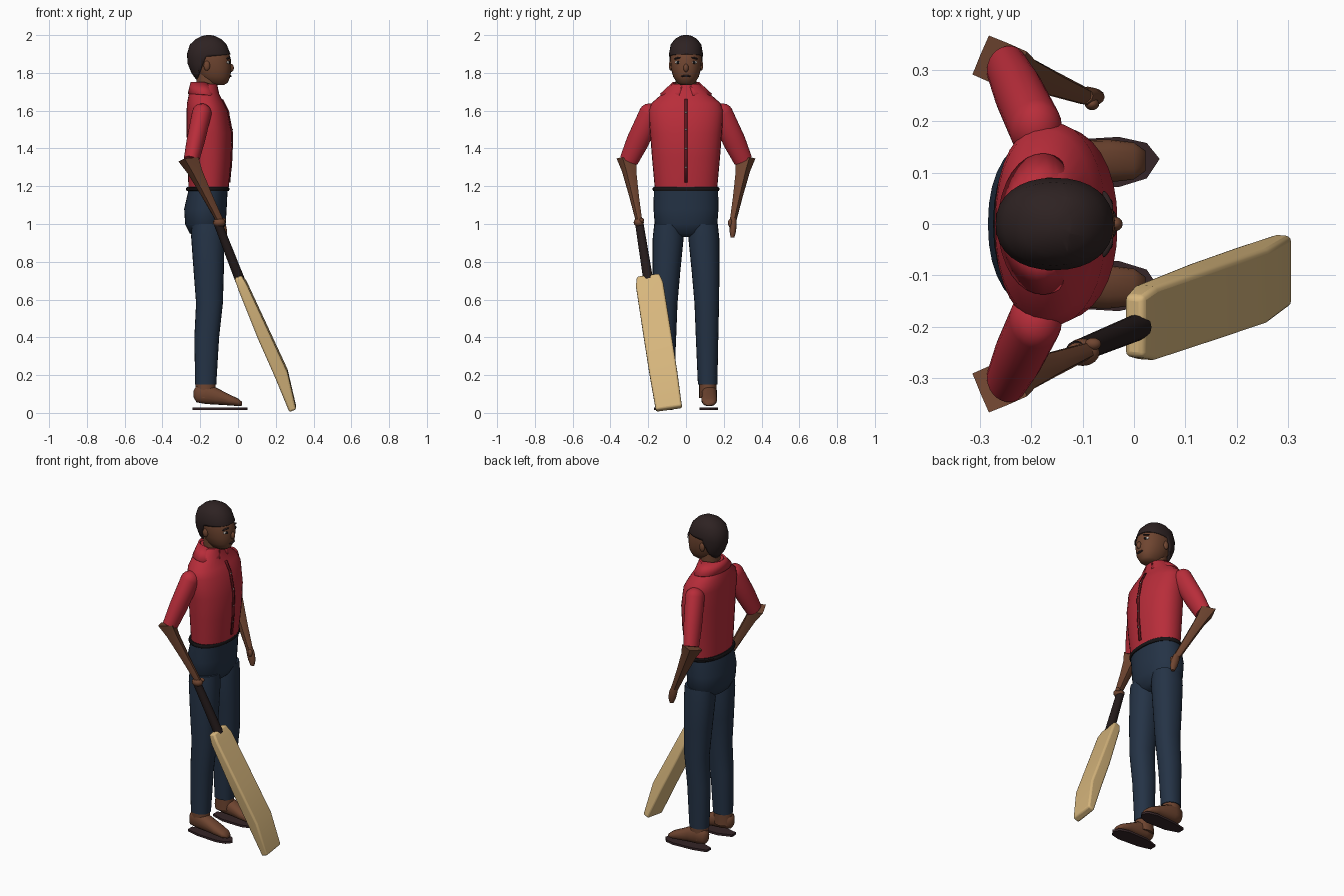
import bpy, bmesh
from math import sin, cos, pi, copysign
from mathutils import Vector, Matrix

if "Cube" in bpy.data.objects:
    bpy.data.objects.remove(bpy.data.objects["Cube"], do_unlink=True)


def material(name, r, g, b):
    mat = bpy.data.materials.new(name)
    mat.use_nodes = True
    mat.diffuse_color = (r, g, b, 1)
    bsdf = next(n for n in mat.node_tree.nodes if n.type == "BSDF_PRINCIPLED")
    bsdf.inputs["Base Color"].default_value = (r, g, b, 1)
    return mat


SKIN = material("brown skin", .16, .06, .03)
HAIR = material("dark hair", .027, .016, .016)
SHIRT = material("red cloth", .48, .026, .042)
PLACKET = material("dark red cloth", .13, .008, .012)
TROUSERS = material("navy cloth", .018, .033, .061)
BELT = material("black leather", .008, .007, .008)
GRIP = material("dark grip", .018, .011, .011)
SOLE = material("dark sole", .035, .018, .02)
WOOD = material("pale wood", .68, .47, .205)
WHITE = material("white", .6, .55, .5)

X, Y, Z = Vector((1, 0, 0)), Vector((0, 1, 0)), Vector((0, 0, 1))


def finish(name, bm, mat, angle=40):
    bmesh.ops.recalc_face_normals(bm, faces=bm.faces)
    mesh = bpy.data.meshes.new(name)
    bm.to_mesh(mesh)
    bm.free()
    mesh.materials.append(mat)
    obj = bpy.data.objects.new(name, mesh)
    bpy.context.collection.objects.link(obj)
    bpy.ops.object.select_all(action="DESELECT")
    obj.select_set(True)
    bpy.context.view_layer.objects.active = obj
    bpy.ops.object.shade_smooth_by_angle(angle=angle * pi / 180)
    return obj


def loft(rings, u=X, v=Y, n=24):
    """Skin superellipse rings (centre, half size u, half size v, power) and cap both ends."""
    bm = bmesh.new()
    loops = []
    for c, a, b, p in rings:
        loop = []
        for i in range(n):
            ca, sa = cos(2 * pi * i / n), sin(2 * pi * i / n)
            ca = 0 if abs(ca) < 1e-6 else copysign(abs(ca) ** (2 / p), ca)
            sa = 0 if abs(sa) < 1e-6 else copysign(abs(sa) ** (2 / p), sa)
            loop.append(bm.verts.new(Vector(c) + u * a * ca + v * b * sa))
        loops.append(loop)
    for lo, hi in zip(loops, loops[1:]):
        for i in range(n):
            j = (i + 1) % n
            bm.faces.new((lo[i], lo[j], hi[j], hi[i]))
    bm.faces.new(loops[0])
    bm.faces.new(loops[-1])
    return bm


def slices(rows, p=2.2):
    """Level rings from rows of (z, back x, front x, half width)."""
    return [(((b + f) / 2, 0, z), (f - b) / 2, w, p) for z, b, f, w in rows]


def blob(name, centre, size, mat, turn=0, roll=0):
    bm = bmesh.new()
    place = (Matrix.Translation(centre) @ Matrix.Rotation(turn, 4, "Z")
             @ Matrix.Rotation(roll, 4, "X") @ Matrix.Diagonal((*size, 1)))
    bmesh.ops.create_uvsphere(bm, u_segments=16, v_segments=10, radius=1, matrix=place)
    return finish(name, bm, mat)


# Shirt body, hips, belt
torso = [(1.185, -.262, -.05, .165), (1.35, -.268, -.035, .18), (1.48, -.272, -.032, .19),
         (1.6, -.272, -.055, .198), (1.64, -.27, -.075, .183), (1.69, -.26, -.1, .125),
         (1.74, -.24, -.11, .075)]
finish("shirt_body", loft(slices(torso), n=32), SHIRT)
finish("hips", loft(slices([(1.18, -.262, -.055, .17), (1.08, -.285, -.06, .172),
                            (1, -.28, -.065, .166), (.95, -.255, -.09, .13),
                            (.93, -.22, -.12, .06)]), n=32), TROUSERS)
finish("belt", loft(slices([(1.174, -.27, -.05, .172), (1.18, -.275, -.046, .177),
                            (1.19, -.275, -.046, .177), (1.196, -.27, -.05, .172)]), n=32), BELT)

# Placket strip following the chest, with buttons
bm = bmesh.new()
edge = []
for z, f in [(1.22, -.047)] + [(r[0], r[2]) for r in torso[1:5]] + [(1.66, -.085)]:
    edge.append([bm.verts.new((f + .003, y, z)) for y in (-.008, .008)])
for lo, hi in zip(edge, edge[1:]):
    bm.faces.new((lo[0], lo[1], hi[1], hi[0]))
strip = finish("placket", bm, PLACKET)
mod = strip.modifiers.new("thickness", "SOLIDIFY")
mod.thickness, mod.offset = .006, 0
for z, f in ((1.3, -.04), (1.4, -.034), (1.5, -.036), (1.59, -.053)):
    blob("button", (f + .004, 0, z), (.005, .005, .005), WHITE)

# Collar, open at the throat
bm = bmesh.new()
steps = 28
cols = []
for i in range(steps + 1):
    t = .3 + (2 * pi - .6) * i / steps
    drop = .025 * max(0, cos(t))
    cols.append([bm.verts.new((-.178 + .073 * cos(t), .07 * sin(t), 1.752 - drop)),
                 bm.verts.new((-.178 + .088 * cos(t), .138 * sin(t), 1.69 - drop))])
for l, r in zip(cols, cols[1:]):
    bm.faces.new((l[0], r[0], r[1], l[1]))
collar = finish("collar", bm, SHIRT)
collar.modifiers.new("thickness", "SOLIDIFY").thickness = .01

# Neck and head
finish("neck", loft([((-.165, 0, z), .056, .055, 2) for z in (1.68, 1.8)]), SKIN)
finish("head", loft(slices([(1.735, -.14, -.075, .028), (1.748, -.18, -.055, .048),
                            (1.78, -.205, -.04, .068), (1.82, -.23, -.036, .079),
                            (1.87, -.25, -.037, .084), (1.92, -.25, -.052, .08),
                            (1.97, -.21, -.1, .05)])), SKIN, 60)

# Hair cap, trimmed along the brow and behind the ears
bm = loft(slices([(1.765, -.222, -.09, .06), (1.8, -.247, -.05, .078), (1.85, -.267, -.04, .087),
                  (1.9, -.27, -.04, .09), (1.95, -.255, -.06, .081), (1.98, -.222, -.09, .058),
                  (1.995, -.19, -.12, .032), (2, -.165, -.145, .012)]), n=32)
corner = Vector((-.17, 0, 1.885))
brow, nape = Vector((-.1, 0, 1)).normalized(), Vector((.93, 0, -.38))
for normal in (brow, nape):
    bmesh.ops.bisect_plane(bm, geom=bm.verts[:] + bm.edges[:] + bm.faces[:],
                           plane_co=corner, plane_no=normal)
trim = [f for f in bm.faces if (f.calc_center_median() - corner).dot(brow) < 0
        and (f.calc_center_median() - corner).dot(nape) > 0]
bmesh.ops.delete(bm, geom=trim, context="FACES")
hair = finish("hair", bm, HAIR, 60)
hair.modifiers.new("thickness", "SOLIDIFY").thickness = .012

# Face
blob("nose", (-.037, 0, 1.826), (.015, .014, .022), SKIN)
blob("mouth", (-.041, 0, 1.783), (.008, .026, .006), HAIR)

for s, side in ((1, "left"), (-1, "right")):
    blob(side + "_eye", (-.052, s * .045, 1.856), (.006, .015, .008), WHITE, s * .45)
    blob(side + "_pupil", (-.047, s * .043, 1.856), (.005, .008, .008), BELT, s * .45)
    blob(side + "_brow", (-.051, s * .046, 1.878), (.006, .021, .005), HAIR, s * .45, -s * .2)
    blob(side + "_ear", (-.165, s * .08, 1.838), (.017, .011, .026), SKIN)

    # Leg
    rows = [(1, -.245, -.075, .02, .168), (.93, -.248, -.072, .012, .176),
            (.75, -.235, -.075, .03, .177), (.58, -.222, -.08, .045, .175),
            (.4, -.231, -.1, .052, .171), (.15, -.227, -.115, .063, .166)]
    finish(side + "_leg", loft([(((b + f) / 2, s * (i + o) / 2, z), (f - b) / 2, (o - i) / 2, 2.2)
                                for z, b, f, i, o in rows]), TROUSERS)

    # Foot over a thin loose sole
    foot = [(-.235, .1, .012, .018), (-.22, .1, .034, .044), (-.17, .102, .042, .055),
            (-.12, .09, .04, .046), (-.05, .07, .042, .03), (0, .056, .036, .02),
            (.022, .048, .02, .01)]
    finish(side + "_foot", loft([((x, s * .123, z), w, h, 2.3) for x, z, w, h in foot],
                                Y, Z, 16), SKIN, 60)
    finish(side + "_ankle", loft([((-.172, s * .116, z), .054, .046, 2) for z in (.08, .17)]), SKIN)
    bm = bmesh.new()
    outline = ((-.24, -.02), (-.16, -.047), (-.03, -.05), (.025, -.033), (.05, .005),
               (.025, .036), (-.03, .048), (-.16, .04), (-.24, .02))
    face = bm.faces.new([bm.verts.new((x, s * (.122 + y), .015)) for x, y in outline])
    out = bmesh.ops.extrude_face_region(bm, geom=[face])["geom"]
    bmesh.ops.translate(bm, vec=(0, 0, .013),
                        verts=[g for g in out if isinstance(g, bmesh.types.BMVert)])
    finish(side + "_sole", bm, SOLE)

    # Sleeve with a rounded shoulder
    top, end = Vector((-.192, s * .188, 1.585)), Vector((-.247, s * .302, 1.337))
    axis = (end - top).normalized()
    u = (X - axis * axis.x).normalized()
    v = axis.cross(u)
    ball = [(top - axis * .052 * cos(k), .052 * sin(k), .06 * sin(k), 2)
            for k in (.15, .5, .9, 1.25)]
    finish(side + "_sleeve", loft(ball + [(top, .052, .06, 2),
                                          (top.lerp(end, .6), .048, .06, 2),
                                          (end, .041, .05, 2)], u, v), SHIRT)

    # Forearm, flaring to a square cuff at the elbow
    elbow, wrist = Vector((-.262, s * .314, 1.342)), Vector((-.098, s * .25, 1.02))
    u, v = Vector((.92, -s * .39, .08)), Vector((.39, s * .92, .2))
    finish(side + "_forearm", loft([(elbow, .041, .042, 40),
                                    (elbow.lerp(wrist, .2), .034, .034, 5),
                                    (elbow.lerp(wrist, .6), .027, .025, 3),
                                    (wrist, .021, .017, 2.5)], u, v, 8), SKIN)

# Hands
finish("left_hand", loft([((-.1, .25, 1.035), .02, .016, 2), ((-.09, .25, 1), .025, .018, 2),
                          ((-.08, .248, .96), .023, .017, 2), ((-.075, .246, .928), .012, .01, 2)],
                         n=12), SKIN)
blob("left_thumb", (-.082, .234, 1.005), (.014, .012, .022), SKIN)
blob("right_fist", (-.1, -.25, 1.008), (.033, .027, .024), SKIN)
blob("right_thumb", (-.08, -.234, 1.02), (.016, .012, .012), SKIN)

# Bat: round grip and a flat-backed blade that swells toward the toe
shoulder, toe = Vector((0, -.2, .725)), Vector((.29, -.09, .02))
wide = Vector((0, .99, .14))
thick = (toe - shoulder).cross(wide).normalized()
finish("bat_grip", loft([(Vector((-.113, -.25, 1.02)), .022, .022, 2),
                         (shoulder + Vector((.01, 0, -.02)), .026, .026, 2)],
                        thick, wide, 16), GRIP)
blade = [(0, .06, 0, .02), (.07, .073, .003, .026), (.45, .074, .008, .034),
         (.74, .074, .016, .036), (1, .07, 0, .02)]
bat = finish("bat_blade", loft([(shoulder.lerp(toe, t) + thick * c, h, w, 60)
                                for t, w, c, h in blade], thick, wide, 8), WOOD, 30)
bevel = bat.modifiers.new("soft_edges", "BEVEL")
bevel.width, bevel.segments, bevel.limit_method = .01, 3, "ANGLE"
